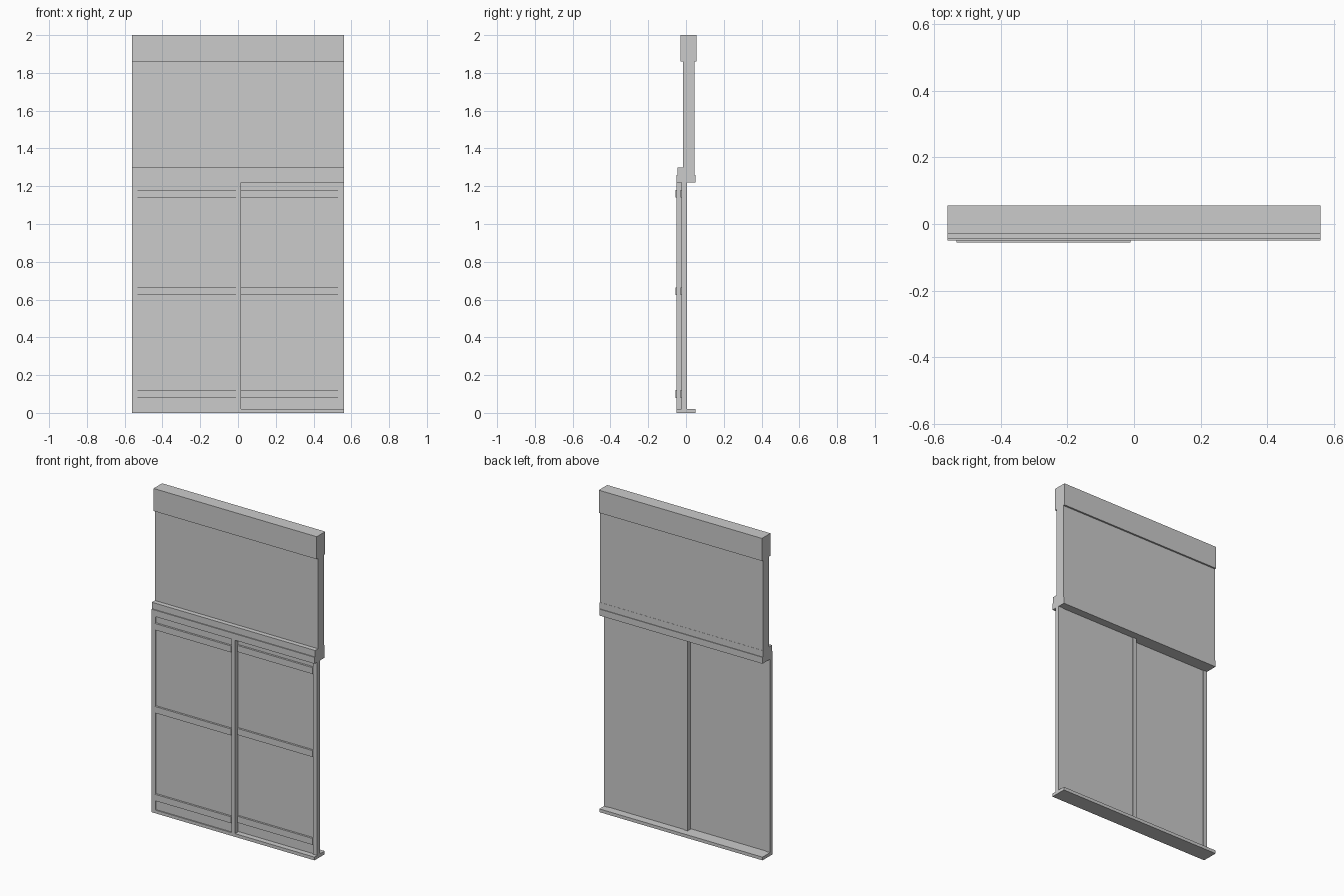
import bpy, bmesh

if "Cube" in bpy.data.objects:
    bpy.data.objects.remove(bpy.data.objects["Cube"])


def box(name, xr, yr, zr):
    """Axis-aligned block from min/max pairs."""
    bm = bmesh.new()
    bmesh.ops.create_cube(bm, size=1)
    for v in bm.verts:
        v.co = [(a + b) / 2 + c * (b - a) for c, (a, b) in zip(v.co, (xr, yr, zr))]
    me = bpy.data.meshes.new(name)
    bm.to_mesh(me)
    bm.free()
    ob = bpy.data.objects.new(name, me)
    bpy.context.collection.objects.link(ob)
    return ob


W = 0.56            # half width of the whole wall bay
Z0, Z1 = 0.02, 1.22  # door opening

# Fixed surround: sill, stepped lintel, upper wall, top beam
full = (-W, W)
box("sill", full, (-0.05, 0.05), (0, Z0))
box("lintel_lower", full, (-0.05, 0.05), (Z1, 1.26))
box("lintel_upper", full, (-0.044, 0.046), (1.26, 1.30))
box("upper_wall", full, (-0.015, 0.045), (1.30, 1.86))
box("top_beam", full, (-0.028, 0.0555), (1.86, 2.0))


def sliding_door(name, x0, x1, left_w, right_w, yf, yb):
    """Two stiles, a slightly recessed panel and three proud rails."""
    inner = (x0 + left_w, x1 - right_w)
    box(name + "_left_stile", (x0, inner[0]), (yf, yb), (Z0, Z1))
    box(name + "_right_stile", (inner[1], x1), (yf, yb), (Z0, Z1))
    box(name + "_panel", inner, (yf + 0.007, yb - 0.004), (Z0, Z1))
    for i, z in enumerate((0.10, 0.645, 1.16)):
        box(f"{name}_rail_{i + 1}", inner, (yf - 0.005, yf + 0.007), (z - 0.02, z + 0.02))


# Front door on the left, rear door on the right, overlapping at the middle
sliding_door("front_door", -W, 0.015, 0.027, 0.025, -0.05, -0.024)
sliding_door("rear_door", -0.015, W, 0.027, 0.03, -0.023, 0.005)
